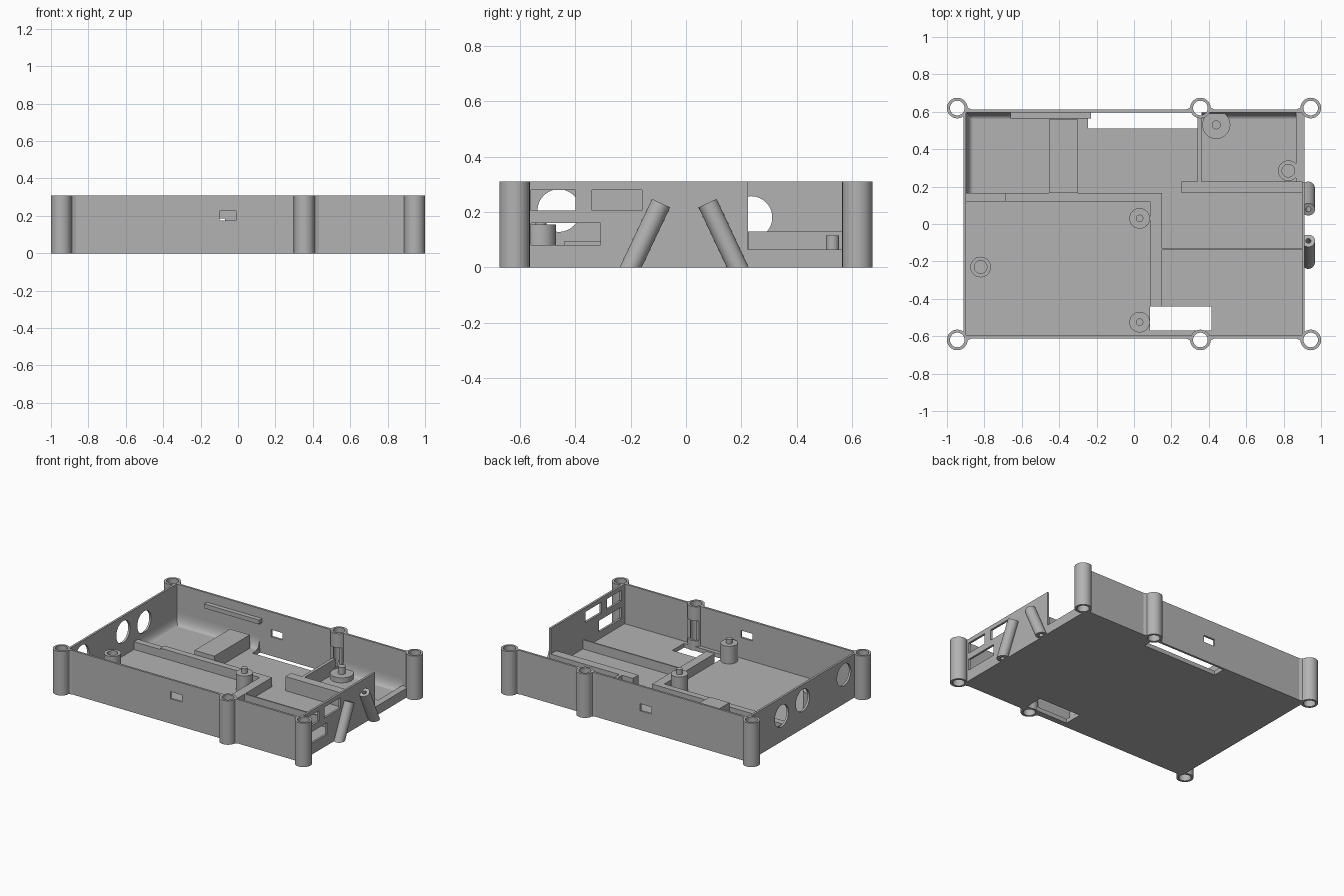
import bpy, bmesh, math
from mathutils import Vector

if "Cube" in bpy.data.objects:
    bpy.data.objects.remove(bpy.data.objects["Cube"], do_unlink=True)

grey = bpy.data.materials.new("plain_grey")
grey.use_nodes = True
grey.diffuse_color = (0.45, 0.45, 0.45, 1)
grey.node_tree.nodes["Principled BSDF"].inputs["Base Color"].default_value = (0.45, 0.45, 0.45, 1)


def add(name, bm):
    bmesh.ops.recalc_face_normals(bm, faces=bm.faces)
    mesh = bpy.data.meshes.new(name)
    bm.to_mesh(mesh)
    bm.free()
    mesh.materials.append(grey)
    ob = bpy.data.objects.new(name, mesh)
    bpy.context.collection.objects.link(ob)
    return ob


def prism(name, pts, depth):
    """Extrude a closed 3D outline along the depth vector."""
    bm = bmesh.new()
    face = bm.faces.new([bm.verts.new(p) for p in pts])
    new = bmesh.ops.extrude_face_region(bm, geom=[face])["geom"]
    bmesh.ops.translate(bm, vec=Vector(depth),
                        verts=[g for g in new if isinstance(g, bmesh.types.BMVert)])
    return add(name, bm)


def box(name, x0, x1, y0, y1, z0, z1):
    return prism(name, [(x0, y0, z0), (x1, y0, z0), (x1, y1, z0), (x0, y1, z0)], (0, 0, z1 - z0))


def rod(name, a, b, r, sides=40):
    """Cylinder between two points."""
    a, b = Vector(a), Vector(b)
    bm = bmesh.new()
    bmesh.ops.create_cone(bm, cap_ends=True, segments=sides, radius1=r, radius2=r, depth=(b - a).length)
    rot = (b - a).to_track_quat('Z', 'Y').to_matrix()
    bmesh.ops.rotate(bm, matrix=rot, verts=bm.verts)
    bmesh.ops.translate(bm, vec=(a + b) / 2, verts=bm.verts)
    return add(name, bm)


def cut(ob, *cutters):
    for c in cutters:
        mod = ob.modifiers.new("cut", 'BOOLEAN')
        mod.operation, mod.solver, mod.object = 'DIFFERENCE', 'EXACT', c
        bpy.context.view_layer.objects.active = ob
        bpy.ops.object.modifier_apply(modifier=mod.name)


def drop(*cutters):
    for c in cutters:
        bpy.data.objects.remove(c, do_unlink=True)


H, F, T = 0.31, 0.03, 0.015          # height, floor thickness, wall thickness
X, Y = 0.912, 0.612                  # outer half sizes
IX, IY = X - T, Y - T

# Tray shell
floor = box("floor", -X, X, -Y, Y, 0, F)
front = box("front_wall", -X, X, -Y, -IY, F, H)
back = box("back_wall", -X, X, IY, Y, F, H)
left = box("right_side_wall", -X, -IX, -IY, IY, F, H)
right = box("left_side_wall", IX, X, -IY, 0.225, F, H)
sill = box("side_opening_sill", 0.865, X, 0.225, IY, F, 0.065)

# Floor slots
slots = [box("c", -0.245, 0.34, 0.51, 0.597, -0.1, 0.2), box("c", 0.085, 0.415, -0.57, -0.44, -0.1, 0.2)]
cut(floor, *slots)
drop(*slots)

# Small slots in the long walls
for wall, x0, z0, y in ((front, -0.10, 0.175, -Y), (back, -0.16, 0.135, Y)):
    c = box("c", x0, x0 + 0.09, y - 0.1, y + 0.1, z0, z0 + 0.05)
    cut(wall, c)
    drop(c)

# Round ports and rectangular ports in the short walls
for y, z in ((-0.46, 0.205), (0.0, 0.20), (0.235, 0.18)):
    c = rod("c", (-1.1, y, z), (-0.7, y, z), 0.077, 48)
    cut(left, c)
    drop(c)
for y0, y1, z0, z1 in ((-0.56, -0.40, 0.205, 0.28), (-0.34, -0.16, 0.205, 0.28), (-0.56, -0.31, 0.08, 0.16)):
    c = box("c", 0.8, 1.1, y0, y1, z0, z1)
    cut(right, c)
    drop(c)

# Ridges and dividers on the floor
box("divider_long", -0.69, 0.15, 0.12, 0.165, F, 0.095)
box("divider_long_low_end", -IX, -0.69, 0.12, 0.165, F, 0.085)
box("divider_cross", 0.085, 0.15, -0.44, 0.12, F, 0.095)
box("divider_thin", 0.15, IX, -0.14, -0.13, F, 0.095)
box("divider_side", 0.255, IX, 0.165, 0.228, F, 0.13)
box("divider_corner", 0.34, 0.362, 0.228, 0.57, F, 0.13)
box("raised_block", -0.455, -0.30, 0.165, 0.56, F, 0.125)
box("back_rail", -0.66, -0.23, 0.565, IY, 0.215, 0.245)

# Coves where the floor meets the walls
arc = [(0.035 * (1 - math.sin(t)), 0.08 * (1 - math.cos(t)))
       for t in [i * math.pi / 16 for i in range(9)]]
prof = arc + [(0, 0)]
prism("cove_short_wall", [(-IX + a, 0.165, F + b) for a, b in prof], (0, IY - 0.165, 0))
for x0, x1 in ((-IX, -0.25), (0.362, 0.865)):
    prism("cove_back_wall", [(x0, IY - a, F + b) for a, b in prof], (x1 - x0, 0, 0))

# Screw tubes at the corners and along the long walls
for sy in (-1, 1):
    for x in (-0.945, 0.355, 0.945):
        y = sy * 0.62
        tube = rod("screw_tube", (x, y, 0), (x, y, H), 0.055, 48)
        hole = rod("c", (x, y, -0.1), (x, y, H + 0.1), 0.039, 48)
        cut(tube, hole)
        cut(floor, hole)
        cut(front if sy < 0 else back, hole)
        if x == 0.355:                      # inner relief of the middle tubes
            relief = box("c", x - 0.1, x + 0.1, min(sy * 0.5, sy * 0.588),
                         max(sy * 0.5, sy * 0.588), 0.07, 0.21)
            cut(tube, relief)
            drop(relief)
        drop(hole)
        # Small flares blending the tube into the wall
        for d in ((-1, 1) if x == 0.355 else (-1 if x > 0 else 1,)):
            prism("tube_flare", [(x + d * 0.044, sy * 0.605, 0), (x + d * 0.078, sy * Y, 0),
                                 (x + d * 0.057, sy * 0.620, 0), (x + d * 0.044, sy * 0.646, 0)], (0, 0, H))

# Mounting posts: x, y, radius, top, pin radius, pin top
for x, y, r, top, pr, ptop in ((0.03, 0.03, 0.055, 0.15, 0.02, 0.185),
                               (0.03, -0.525, 0.055, 0.155, 0.02, 0.185),
                               (0.44, 0.53, 0.075, 0.065, 0.024, 0.115)):
    rod("mounting_post", (x, y, F), (x, y, top), r)
    rod("mounting_pin", (x, y, top), (x, y, ptop), pr, 24)
for x, y, top in ((-0.82, -0.23, 0.16), (0.825, 0.285, 0.062)):
    post = rod("hollow_post", (x, y, F), (x, y, top), 0.055)
    c = rod("c", (x, y, F + 0.01), (x, y, top + 0.1), 0.034)
    cut(post, c)
    drop(c)

# Leaning tubes outside the short wall
for y0, y1 in ((-0.2, -0.09), (0.187, 0.078)):
    a, b = Vector((0.932, y0, 0)), Vector((0.932, y1, 0.232))
    tube = rod("leaning_tube", a - (b - a) * 0.3, b, 0.036)
    bore = rod("c", a - (b - a), b + (b - a), 0.014, 24)
    below = box("c", 0.8, 1.1, -0.6, 0.6, -0.5, 0)
    inside = box("c", 0.7, IX + 0.005, -0.6, 0.6, -0.5, 0.5)
    cut(tube, bore, below, inside)
    drop(bore, below, inside)

# Smooth round faces, keep hard edges
bpy.ops.object.select_all(action='DESELECT')
for ob in bpy.context.scene.objects:
    if ob.type == 'MESH':
        ob.select_set(True)
        bpy.context.view_layer.objects.active = ob
bpy.ops.object.shade_smooth_by_angle(angle=math.radians(30))
